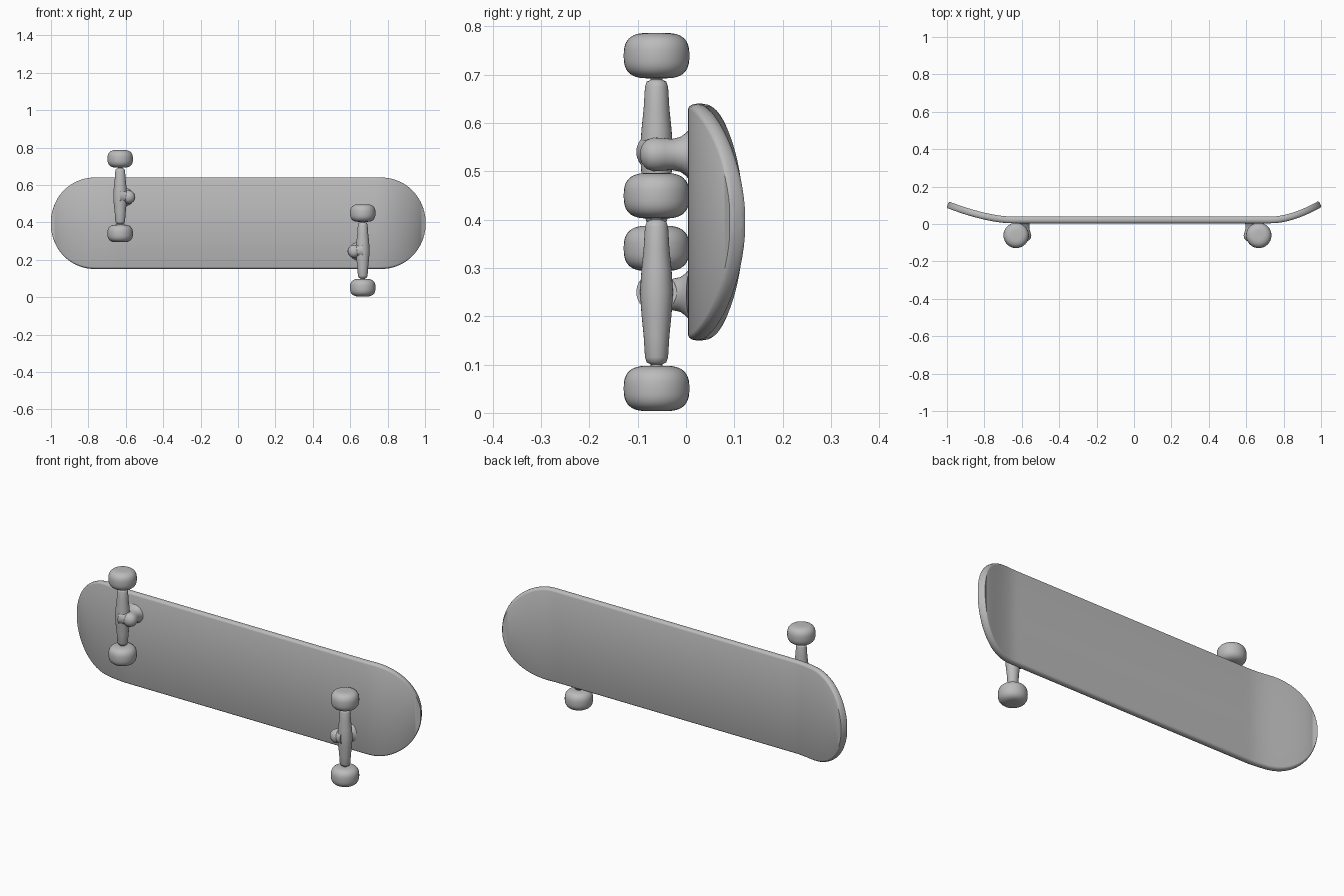
import bpy, bmesh, math
from mathutils import Vector

if "Cube" in bpy.data.objects:
    bpy.data.objects.remove(bpy.data.objects["Cube"])

grey = bpy.data.materials.new("plain grey")
grey.diffuse_color = (0.5, 0.5, 0.5, 1)
grey.use_nodes = True
grey.node_tree.nodes["Principled BSDF"].inputs["Base Color"].default_value = grey.diffuse_color


def finish(name, bm, angle=50):
    bmesh.ops.recalc_face_normals(bm, faces=bm.faces)
    me = bpy.data.meshes.new(name)
    bm.to_mesh(me)
    bm.free()
    me.materials.append(grey)
    ob = bpy.data.objects.new(name, me)
    bpy.context.collection.objects.link(ob)
    bpy.ops.object.select_all(action='DESELECT')
    ob.select_set(True)
    bpy.context.view_layer.objects.active = ob
    bpy.ops.object.shade_smooth_by_angle(angle=math.radians(angle))
    return ob


def skin(name, rings, angle=50):
    """Bridge closed rings of points and cap both ends."""
    bm = bmesh.new()
    loops = [[bm.verts.new(p) for p in ring] for ring in rings]
    n = len(loops[0])
    for a, b in zip(loops, loops[1:]):
        for i in range(n):
            j = (i + 1) % n
            bm.faces.new((a[i], a[j], b[j], b[i]))
    bm.faces.new(loops[0])
    bm.faces.new(loops[-1])
    return finish(name, bm, angle)


def turned(name, start, end, profile, squash=1.0, sides=32):
    """Lathe a profile of (fraction along axis, radius) between two points."""
    start, end = Vector(start), Vector(end)
    axis = (end - start).normalized()
    u = Vector((1, 0, 0)) if abs(axis.z) > 0.9 else Vector((0, 0, 1))
    u = (u - axis * u.dot(axis)).normalized()
    v = axis.cross(u)
    rings = []
    for t, r in profile:
        c = start.lerp(end, t)
        rings.append([c + u * r * math.cos(k * math.tau / sides)
                      + v * r * squash * math.sin(k * math.tau / sides)
                      for k in range(sides)])
    return skin(name, rings)


# Deck: flat middle, upturned nose and tail, rounded outline
DECK_Z, HALF_W, HALF_T = 0.395, 0.245, 0.018


def bend(x):
    if x > 0.74:
        return 0.022 + 0.088 * ((x - 0.74) / 0.26) ** 1.7
    if x < -0.66:
        return 0.022 + 0.083 * ((-x - 0.66) / 0.34) ** 1.6
    return 0.022


def half_width(x):
    d = max(0.0, (abs(x) - 0.76) / 0.236)
    return HALF_W * max(0.0, 1 - d ** 2.1) ** (1 / 2.1)


stations = [0.996 * math.sin(math.pi / 2 * k / 40) for k in range(-40, 41)]
rings = []
for x in stations:
    x = max(-0.9958, min(0.9958, x))
    w = half_width(x)
    slope = (bend(x + 1e-4) - bend(x - 1e-4)) / 2e-4
    nrm = Vector((-slope, 1, 0)).normalized()
    tip = 0.6 if abs(x) > 0.995 else 1.0
    edge = min(0.012, w * 0.4)
    ring = []
    for side in (1, -1):
        for k in range(7):
            a = math.pi / 2 - math.pi * k / 6
            if side < 0:
                a += math.pi
            z = side * (w - edge) + edge * math.cos(a)
            ring.append(Vector((x, bend(x), DECK_Z + z))
                        + nrm * HALF_T * tip * math.sin(a))
    rings.append(ring)
skin("deck", rings, 40)

# Trucks: wheels, hanger, pivot and mounting foot
wheel_profile = []
for k in range(25):
    a = math.pi * k / 24
    c, s = math.cos(a), math.sin(a)
    t = 0.5 - 0.5 * math.copysign(abs(c) ** 0.75, c)
    wheel_profile.append((t, 0.014 + 0.054 * s ** 0.7))
hanger_profile = [(0, 0.012), (0.015, 0.022), (0.05, 0.026), (0.2, 0.029),
                  (0.35, 0.034), (0.5, 0.037), (0.65, 0.034), (0.8, 0.029),
                  (0.95, 0.026), (0.985, 0.022), (1, 0.012)]
pivot_profile = [(0, 0.008), (0.04, 0.02), (0.12, 0.03), (0.25, 0.035),
                 (0.42, 0.034), (0.6, 0.032), (0.78, 0.036),
                 (0.9, 0.045), (1, 0.056)]
AXLE_Y = -0.061

for end, x, zc, inward in (("left", -0.63, 0.54, 1), ("right", 0.667, 0.25, -1)):
    for level, side in (("upper", 1), ("lower", -1)):
        z = zc + side * 0.1995
        turned(f"{end}_{level}_wheel", (x, AXLE_Y, z - 0.047),
               (x, AXLE_Y, z + 0.047), wheel_profile)
    turned(f"{end}_axle", (x, AXLE_Y, zc - 0.17), (x, AXLE_Y, zc + 0.17),
           [(0, 0.012), (1, 0.012)], sides=16)
    turned(f"{end}_hanger", (x, AXLE_Y, zc - 0.15), (x, AXLE_Y, zc + 0.15),
           hanger_profile, squash=0.92)
    # Bushing leaning from the deck towards the nose of the truck
    turned(f"{end}_pivot", (x + inward * 0.052, -0.094, zc - 0.005),
           (x + inward * 0.03, 0.012, zc - 0.005), pivot_profile)
    # Neck joining hanger and bushing
    turned(f"{end}_neck", (x, AXLE_Y, zc), (x + inward * 0.06, AXLE_Y, zc - 0.005),
           [(0, 0.042), (0.5, 0.033), (1, 0.024)], sides=24)
